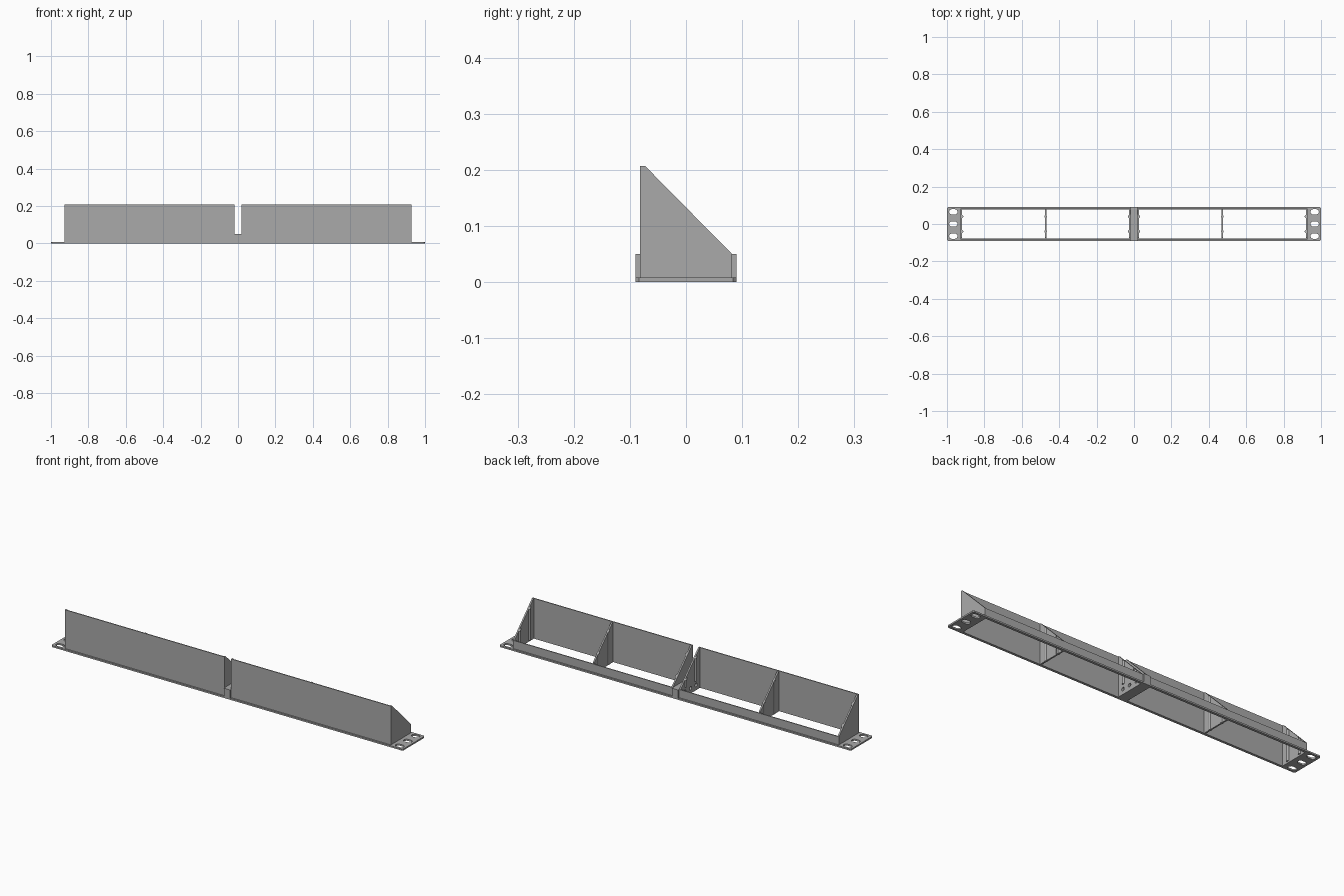
import bpy, bmesh, math
from mathutils import Matrix

old = bpy.data.objects.get("Cube")
if old:
    bpy.data.objects.remove(old, do_unlink=True)

grey = bpy.data.materials.new("mid grey")
grey.use_nodes = True
GREY = (0.40, 0.40, 0.40, 1)
grey.diffuse_color = GREY
grey.node_tree.nodes["Principled BSDF"].inputs["Base Color"].default_value = GREY

# Main dimensions
HALF_Y, PLATE_T = 0.09, 0.008
WALL_OUT, WALL_IN = 0.082, 0.077
TOP, LOW = 0.207, 0.05
INNER, OUTER, THICK = 0.018, 0.927, 0.008
MID = 0.472
SLOPE = (TOP - LOW) / (WALL_OUT + 0.073)


def finish(name, bm):
    bmesh.ops.recalc_face_normals(bm, faces=bm.faces[:])
    me = bpy.data.meshes.new(name)
    bm.to_mesh(me)
    bm.free()
    me.materials.append(grey)
    ob = bpy.data.objects.new(name, me)
    bpy.context.collection.objects.link(ob)
    return ob


def add_box(bm, lo, hi):
    size = [b - a for a, b in zip(lo, hi)]
    mid = [(a + b) / 2 for a, b in zip(lo, hi)]
    m = Matrix.Translation(mid) @ Matrix.Diagonal((*size, 1))
    return bmesh.ops.create_cube(bm, size=1, matrix=m)["verts"]


def box(name, lo, hi):
    bm = bmesh.new()
    add_box(bm, lo, hi)
    return finish(name, bm)


def prism(bm, points, offset):
    """Extrude a closed outline of 3D points along an offset."""
    face = bm.faces.new([bm.verts.new(p) for p in points])
    out = bmesh.ops.extrude_face_region(bm, geom=[face])["geom"]
    verts = [g for g in out if isinstance(g, bmesh.types.BMVert)]
    bmesh.ops.translate(bm, verts=verts, vec=offset)


def cut(target, bm):
    """Subtract a temporary cutter from a part."""
    cutter = finish("cutter", bm)
    cutter.hide_render = True
    mod = target.modifiers.new("openings", "BOOLEAN")
    mod.operation, mod.solver, mod.object = "DIFFERENCE", "EXACT", cutter
    bpy.context.view_layer.objects.active = target
    bpy.ops.object.modifier_apply(modifier=mod.name)
    bpy.data.objects.remove(cutter, do_unlink=True)


def slope_z(y):
    return TOP - (y + 0.073) * SLOPE


# Base plate with clipped corners, two long openings and mounting slots
bm = bmesh.new()
c = 0.006
outline = []
for sx, sy in ((1, 1), (-1, 1), (-1, -1), (1, -1)):
    pair = [(sx, sy * (HALF_Y - c), 0), (sx * (1 - c), sy * HALF_Y, 0)]
    outline += pair if sx * sy > 0 else pair[::-1]
prism(bm, outline, (0, 0, PLATE_T))
base_plate = finish("base_plate", bm)

bm = bmesh.new()
for s in (-1, 1):
    xs = sorted((s * (INNER + THICK), s * (OUTER - THICK)))
    add_box(bm, (xs[0], -WALL_IN, -0.02), (xs[1], WALL_IN, 0.02))
    for y in (-0.065, 0, 0.065):
        pts = []
        for i in range(24):
            a = 2 * math.pi * (i + 0.5) / 24
            shift = 0.008 if math.cos(a) > 0 else -0.008
            pts.append((s * 0.966 + shift + 0.014 * math.cos(a),
                        y + 0.014 * math.sin(a), -0.02))
        prism(bm, pts, (0, 0, 0.04))
cut(base_plate, bm)


def bolt_cutter():
    bm = bmesh.new()
    for y in (-0.045, 0, 0.045):
        m = Matrix.Translation((0, y, 0.027)) @ Matrix.Rotation(math.pi / 2, 4, "Y")
        bmesh.ops.create_cone(bm, cap_ends=True, segments=20, radius1=0.009,
                              radius2=0.009, depth=0.12, matrix=m)
    return bm


# Joining flanges at the centre, bolted together
for s, side in ((1, "left"), (-1, "right")):
    xs = sorted((0, s * INNER))
    flange = box(side + "_joining_flange", (xs[0], -HALF_Y, PLATE_T), (xs[1], HALF_Y, LOW))
    cut(flange, bolt_cutter())


def side_wall(name, x0, x1, y_half, z0):
    bm = bmesh.new()
    prof = [(-y_half, z0), (-y_half, TOP), (-0.073, TOP),
            (y_half, slope_z(y_half)), (y_half, z0)]
    prism(bm, [(x0, y, z) for y, z in prof], (x1 - x0, 0, 0))
    return finish(name, bm)


def ribs(name, x, z0):
    """Two round upright ribs with tops trimmed to the slope."""
    bm = bmesh.new()
    for y in (-0.04, 0.04):
        r, n = 0.007, 16
        ring = [(x + r * math.cos(2 * math.pi * i / n),
                 y + r * math.sin(2 * math.pi * i / n)) for i in range(n)]
        low = [bm.verts.new((px, py, z0)) for px, py in ring]
        high = [bm.verts.new((px, py, slope_z(py) - 0.002)) for px, py in ring]
        bm.faces.new(low)
        bm.faces.new(high)
        for i in range(n):
            j = (i + 1) % n
            bm.faces.new((low[i], low[j], high[j], high[i])).smooth = True
    ob = finish(name, bm)
    bpy.ops.object.select_all(action="DESELECT")
    ob.select_set(True)
    bpy.context.view_layer.objects.active = ob
    bpy.ops.object.shade_smooth_by_angle(angle=math.radians(40))


# Two mirrored trays: tall front, low back, sloped ends and a divider
for s, side in ((1, "left"), (-1, "right")):
    xs = sorted((s * (INNER + THICK), s * (OUTER - THICK)))
    box(side + "_front_wall", (xs[0], -WALL_OUT, PLATE_T), (xs[1], -WALL_IN, TOP))
    box(side + "_back_wall", (xs[0], WALL_IN, PLATE_T), (xs[1], WALL_OUT, LOW))
    side_wall(side + "_outer_end_wall", s * OUTER, s * (OUTER - THICK), WALL_OUT, PLATE_T)
    inner = side_wall(side + "_inner_end_wall", s * INNER, s * (INNER + THICK),
                      WALL_OUT, PLATE_T)
    cut(inner, bolt_cutter())
    side_wall(side + "_divider", s * MID - 0.004, s * MID + 0.004, WALL_IN, 0)
    ribs(side + "_outer_ribs", s * (OUTER - THICK), PLATE_T)
    ribs(side + "_divider_ribs", s * MID, 0)
    ribs(side + "_inner_ribs", s * (INNER + THICK), LOW)
